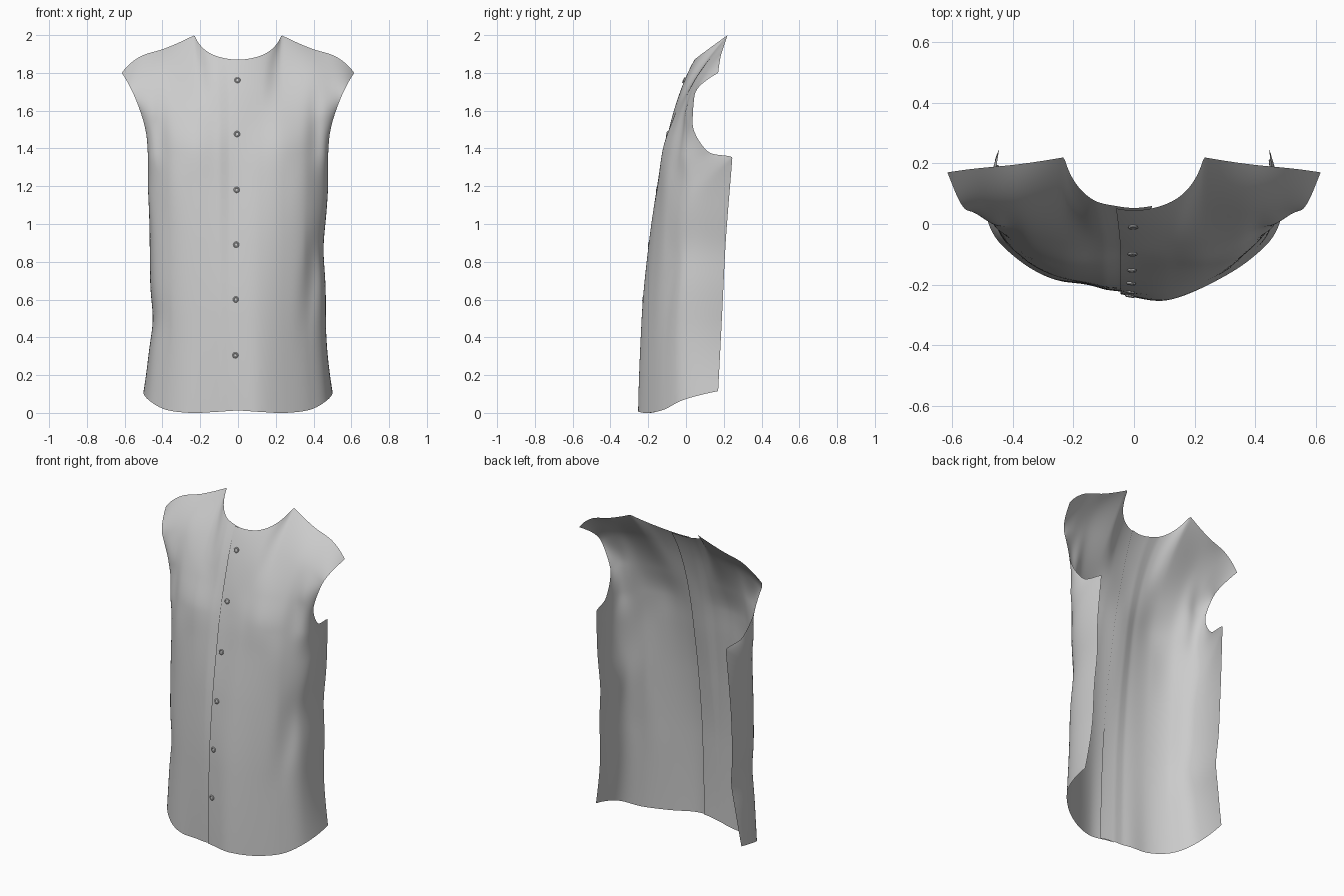
import bpy, bmesh, math
from mathutils import Vector
from mathutils.bvhtree import BVHTree

if "Cube" in bpy.data.objects:
    bpy.data.objects.remove(bpy.data.objects["Cube"])

# Column curves from hem to neck / shoulder, centre front outward (x, y, z)
COLS = [
    [(0, -.235, .012), (0, -.225, .5), (0, -.19, .9), (0, -.146, 1.2),
     (0, -.116, 1.38), (0, -.078, 1.55), (0, -.02, 1.73), (0, .045, 1.87)],
    [(.12, -.23, .005), (.12, -.217, .5), (.12, -.187, .9), (.12, -.15, 1.2),
     (.12, -.122, 1.38), (.12, -.072, 1.55), (.13, -.005, 1.735), (.15, .09, 1.905)],
    [(.25, -.195, 0), (.24, -.185, .5), (.24, -.165, .9), (.24, -.14, 1.2),
     (.235, -.122, 1.38), (.23, -.063, 1.56), (.225, .05, 1.775), (.23, .22, 2)],
    [(.385, -.115, .018), (.365, -.115, .5), (.365, -.105, .9), (.37, -.09, 1.2),
     (.365, -.075, 1.38), (.37, -.035, 1.56), (.385, .05, 1.765), (.38, .197, 1.932)],
    [(.475, -.01, .07), (.452, -.01, .5), (.455, 0, .9), (.472, .04, 1.2),
     (.465, 0, 1.37), (.46, -.005, 1.55), (.495, .05, 1.72), (.52, .183, 1.885)],
    [(.5, .17, .115), (.458, .19, .5), (.458, .21, .9), (.445, .245, 1.35),
     (.465, .13, 1.375), (.497, .035, 1.53), (.55, .045, 1.68), (.615, .17, 1.8)],
]


def spline(p, t, smooth=False):
    """Cubic through points p, t in 0..1; free of overshoot unless smooth."""
    n = len(p) - 1
    i = min(int(t * n), n - 1)
    f = t * n - i
    out = []
    for k in range(3):
        d = [p[j + 1][k] - p[j][k] for j in range(n)]

        def tan(j):
            if j == 0:
                return 1.5 * d[0] - .5 * d[1]
            if j == n:
                return 1.5 * d[-1] - .5 * d[-2]
            a, b = d[j - 1], d[j]
            if smooth:
                return (a + b) / 2
            return 2 * a * b / (a + b) if a * b > 0 else 0.0
        a, b, m0, m1 = p[i][k], p[i + 1][k], tan(i), tan(i + 1)
        out.append(a * (2*f**3 - 3*f*f + 1) + m0 * (f**3 - 2*f*f + f)
                   + b * (3*f*f - 2*f**3) + m1 * (f**3 - f*f))
    return Vector(out)


def bump(v, centre, width):
    return math.exp(-((v - centre) / width) ** 2)


def cloth_point(row, s, v):
    """Point across a row, s in -1..1; the neck corners sharpen near the top."""
    q = spline(row, (s + 1) / 2, True)
    w = v ** 10
    if w > .01:
        a = (s + 1) * 5
        parts = ((0, 3), (3, 7), (7, 10))
        lo, hi = next(pt for pt in parts if a <= pt[1] + 1e-6)
        q = q.lerp(spline(row[lo:hi + 1], min(1, (a - lo) / (hi - lo)), True), w)
    # soft drape folds
    x, z = q.x, q.z
    low = max(0, 1 - z / 1.4)
    front = max(0, min(1, (.12 - q.y) / .1))
    q.y += front * (low * (.024 * bump(x, -.15, .1) - .02 * bump(x, .1, .11))
                    + .014 * bump(abs(x), .41, .04) * bump(z, 1.47, .2)
                    + .02 * bump(x, .42 - .12 * (.9 - z), .05) * bump(z, .75, .25))
    # side seams pinch in at different heights
    side = max(0, min(1, (abs(x) - .35) / .1))
    q.x += side * (.014 * bump(z, .5, .12) if x < 0 else -.014 * bump(z, .87, .15))
    return q


def panel(name, s0, s1, nu, under):
    nv = 84
    bm = bmesh.new()
    grid = []
    for j in range(nv + 1):
        v = j / nv
        half = [spline(c, v) for c in COLS]
        row = [Vector((-p.x, p.y, p.z)) for p in half[:0:-1]] + half
        line = []
        for i in range(nu + 1):
            s = s0 + (s1 - s0) * i / nu
            q = cloth_point(row, s, v)
            if under:                       # underlap sits behind the overlap
                q.y += .008 * max(0, min(1, (s + .16) / .08))
            line.append(bm.verts.new(q))
        grid.append(line)
    for j in range(nv):
        for i in range(nu):
            bm.faces.new((grid[j][i], grid[j][i+1], grid[j+1][i+1], grid[j+1][i]))
    bm.normal_update()
    tree = BVHTree.FromBMesh(bm)
    finish(name, bm)
    return tree


def finish(name, bm, angle=60):
    me = bpy.data.meshes.new(name)
    bm.to_mesh(me)
    bm.free()
    ob = bpy.data.objects.new(name, me)
    bpy.context.collection.objects.link(ob)
    bpy.ops.object.select_all(action='DESELECT')
    ob.select_set(True)
    bpy.context.view_layer.objects.active = ob
    bpy.ops.object.shade_smooth_by_angle(angle=math.radians(angle))
    return ob


# Two overlapping front panels
surface = panel("front_panel_over", -.075, 1, 65, False)
panel("front_panel_under", -1, .075, 65, True)

# Buttons: small lathed discs with a raised rim, set on the overlap
PROFILE = [(0, .005), (.008, .005), (.010, .007), (.013, .007), (.016, .004), (.015, 0), (0, 0)]
for n, z in enumerate((1.76, 1.475, 1.18, .89, .6, .305)):
    loc, normal, _, _ = surface.ray_cast(Vector((-.003 - .002 * n, -1, z)), Vector((0, 1, 0)))
    if normal.y > 0:
        normal = -normal
    bm = bmesh.new()
    vs = [bm.verts.new((r, 0, h)) for r, h in PROFILE]
    es = [bm.edges.new(pair) for pair in zip(vs, vs[1:])]
    bmesh.ops.spin(bm, geom=vs + es, cent=(0, 0, 0), axis=(0, 0, 1),
                   angle=math.tau, steps=20, use_merge=True)
    bmesh.ops.remove_doubles(bm, verts=bm.verts, dist=1e-5)
    bmesh.ops.recalc_face_normals(bm, faces=bm.faces)
    button = finish(f"button_{n + 1}", bm, 40)
    button.rotation_euler = normal.to_track_quat('Z', 'Y').to_euler()
    button.location = loc + normal * .001
